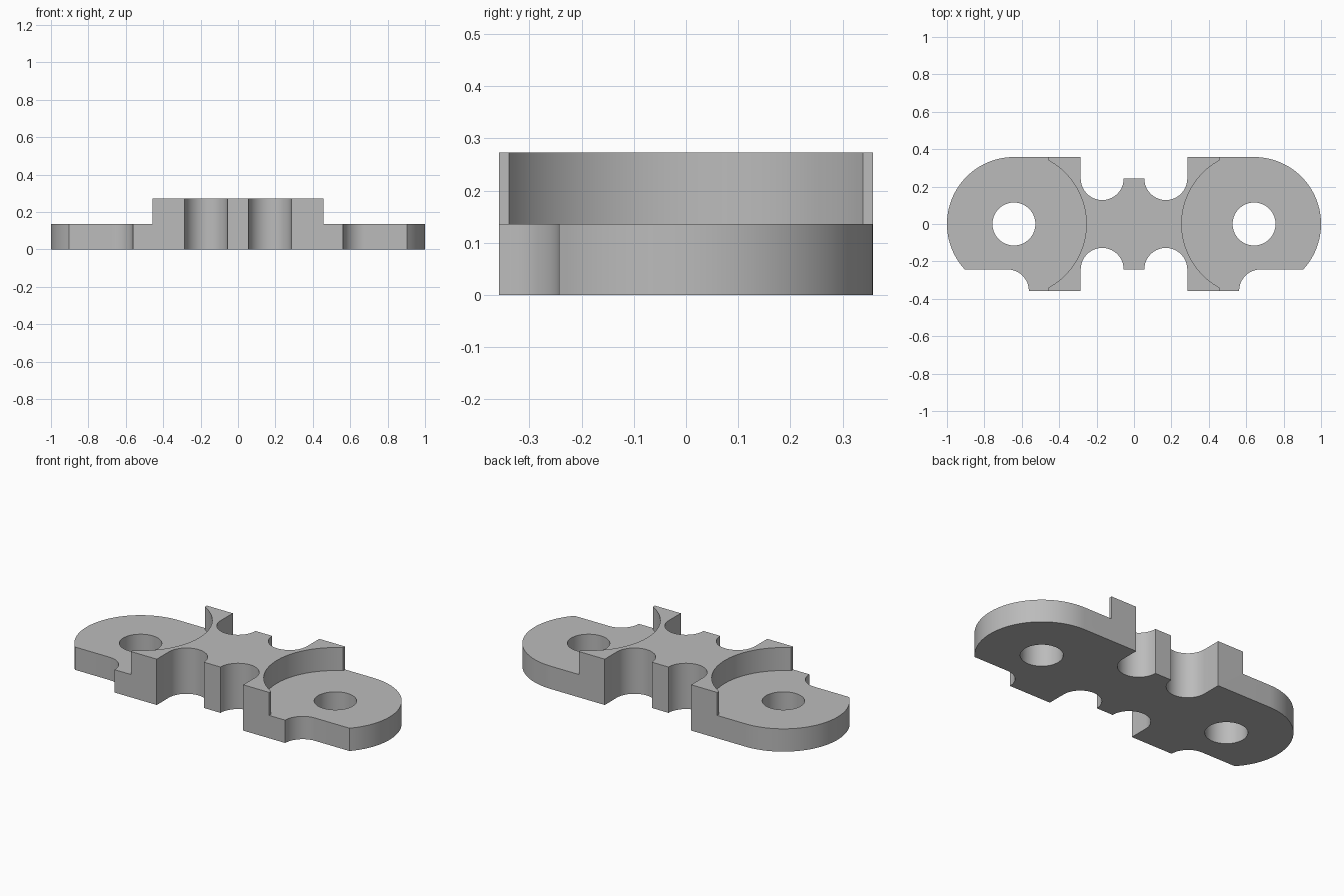
import bpy, bmesh
from math import cos, sin, radians, asin, acos, degrees

if "Cube" in bpy.data.objects:
    bpy.data.objects.remove(bpy.data.objects["Cube"], do_unlink=True)

LENGTH_X = 0.642      # centre of each round end
R = 0.358             # end radius and half width
NOTCH = 0.115         # radius of holes and notches
WAIST = 0.243         # half width at the middle tab
STEP, TOP = 0.136, 0.273
BOSS, RECESS = 0.456, 0.387

grey = bpy.data.materials.new("light grey")
grey.use_nodes = True
grey.diffuse_color = (0.5, 0.5, 0.5, 1)
grey.node_tree.nodes["Principled BSDF"].inputs["Base Color"].default_value = (0.5, 0.5, 0.5, 1)


def arc(cx, cy, r, start, end, steps=20):
    angles = [radians(start + (end - start) * i / steps) for i in range(steps + 1)]
    return [(cx + r * cos(a), cy + r * sin(a)) for a in angles]


def prism(name, outline, low, high):
    bm = bmesh.new()
    face = bm.faces.new([bm.verts.new((x, y, low)) for x, y in outline])
    grown = bmesh.ops.extrude_face_region(bm, geom=[face])
    verts = [g for g in grown["geom"] if isinstance(g, bmesh.types.BMVert)]
    bmesh.ops.translate(bm, verts=verts, vec=(0, 0, high - low))
    bmesh.ops.recalc_face_normals(bm, faces=bm.faces)
    mesh = bpy.data.meshes.new(name)
    bm.to_mesh(mesh)
    bm.free()
    mesh.materials.append(grey)
    obj = bpy.data.objects.new(name, mesh)
    bpy.context.collection.objects.link(obj)
    return obj


# Half outline: front notch, corner notch, round end, back notch
flat = degrees(asin(-WAIST / R))
half = arc(0.17, -WAIST, NOTCH, 180, 0)
half += [(0.285, -R)]
half += arc(LENGTH_X + 0.035, -R, NOTCH, 180, 90, 12)
half += arc(LENGTH_X, 0, R, flat, 90, 40)
half += [(0.285, R)]
half += arc(0.17, WAIST, NOTCH, 0, -180)
outline = half + [(-x, y) for x, y in reversed(half)]
link = prism("link_plate", outline, 0, TOP)

# Cutters for the pin holes and the stepped recesses
spread = degrees(acos((LENGTH_X - BOSS) / RECESS))
recess = arc(LENGTH_X, 0, RECESS, 180 - spread, 180 + spread, 40)
recess += [(BOSS, -0.6), (1.2, -0.6), (1.2, 0.6), (BOSS, 0.6)]
hole = arc(LENGTH_X, 0, NOTCH, 0, 360, 40)[:-1]
cutters = []
for side, label in ((1, "left"), (-1, "right")):
    cutters.append(prism(label + "_recess_cutter", [(side * x, y) for x, y in recess], STEP, 0.5))
    cutters.append(prism(label + "_hole_cutter", [(side * x, y) for x, y in hole], -0.2, 0.5))

bpy.context.view_layer.objects.active = link
link.select_set(True)
for cutter in cutters:
    cutter.hide_render = True
    cut = link.modifiers.new("cut", "BOOLEAN")
    cut.operation, cut.solver, cut.object = "DIFFERENCE", "EXACT", cutter
    bpy.ops.object.modifier_apply(modifier=cut.name)
    bpy.data.objects.remove(cutter, do_unlink=True)

bpy.ops.object.shade_smooth_by_angle(angle=radians(30))
